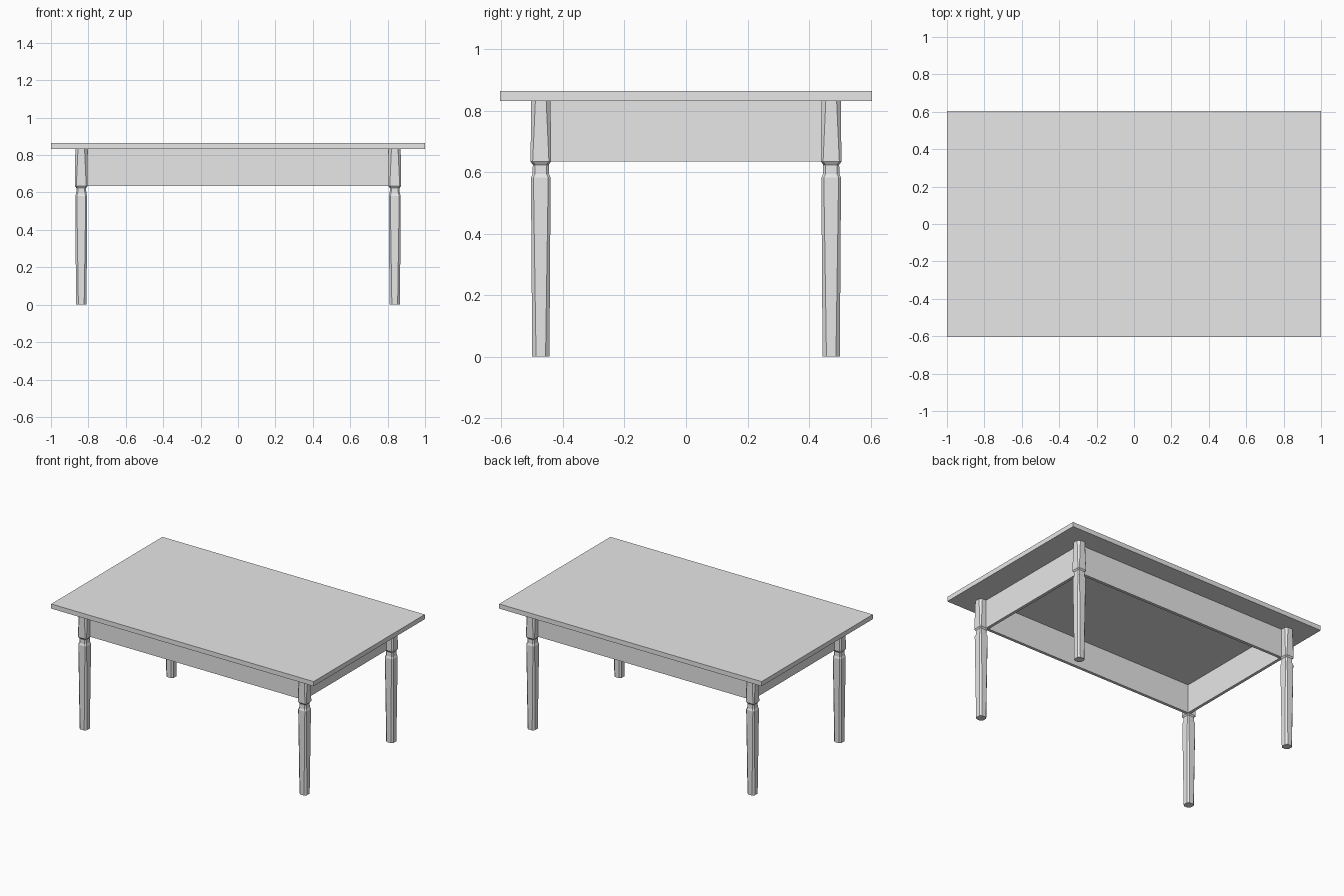
import bpy
import bmesh

cube = bpy.data.objects.get("Cube")
if cube:
    bpy.data.objects.remove(cube, do_unlink=True)

# Single plain finish
GREY = (0.8, 0.8, 0.8, 1)
finish = bpy.data.materials.new("light_grey")
finish.use_nodes = True
finish.diffuse_color = GREY
for node in finish.node_tree.nodes:
    if node.type == 'BSDF_PRINCIPLED':
        node.inputs["Base Color"].default_value = GREY


def make_object(name, bm):
    bmesh.ops.recalc_face_normals(bm, faces=bm.faces)
    mesh = bpy.data.meshes.new(name)
    bm.to_mesh(mesh)
    bm.free()
    mesh.materials.append(finish)
    obj = bpy.data.objects.new(name, mesh)
    bpy.context.scene.collection.objects.link(obj)
    return obj


def box(name, x, y, z):
    """Box spanning the given (low, high) ranges."""
    bm = bmesh.new()
    bmesh.ops.create_cube(bm, size=1)
    for v in bm.verts:
        for axis, (low, high) in enumerate((x, y, z)):
            v.co[axis] = high if v.co[axis] > 0 else low
    return make_object(name, bm)


def chamfered_ring(bm, z, half, flat):
    """Square ring with cut corners; flat is half the width of each side."""
    f = half * flat
    points = [(half, -f), (half, f), (f, half), (-f, half),
              (-half, f), (-half, -f), (-f, -half), (f, -half)]
    return [bm.verts.new((px, py, z)) for px, py in points]


TOP_Z, UNDER_Z, APRON_Z = 0.864, 0.832, 0.634
LEG_X, LEG_Y = 0.838, 0.472
OUT_X, OUT_Y, BOARD = 0.825, 0.459, 0.02

# Table top
box("table_top", (-1, 1), (-0.605, 0.605), (UNDER_Z, TOP_Z))

# Apron boards
height = (APRON_Z, UNDER_Z)
for side, label in ((-1, "front"), (1, "back")):
    box(label + "_apron", (-OUT_X, OUT_X),
        sorted((side * OUT_Y, side * (OUT_Y - BOARD))), height)
for side, label in ((-1, "right"), (1, "left")):
    box(label + "_apron", sorted((side * OUT_X, side * (OUT_X - BOARD))),
        (BOARD - OUT_Y, OUT_Y - BOARD), height)

# Leg profile: height, half width, flat share of the width
PROFILE = [(0, 0.028, 0.55), (0.582, 0.032, 0.75), (0.594, 0.027, 0.7),
           (0.624, 0.026, 0.7), (0.634, 0.033, 0.8), (UNDER_Z, 0.032, 0.55)]


def leg(name, x, y):
    bm = bmesh.new()
    rings = [chamfered_ring(bm, *row) for row in PROFILE]
    for low, high in zip(rings, rings[1:]):
        for i in range(len(low)):
            j = (i + 1) % len(low)
            bm.faces.new((low[i], low[j], high[j], high[i]))
    bm.faces.new(rings[0][::-1])
    bm.faces.new(rings[-1])
    make_object(name, bm).location = (x, y, 0)


for sy, depth in ((-1, "front"), (1, "back")):
    for sx, side in ((-1, "right"), (1, "left")):
        leg(f"{depth}_{side}_leg", sx * LEG_X, sy * LEG_Y)
